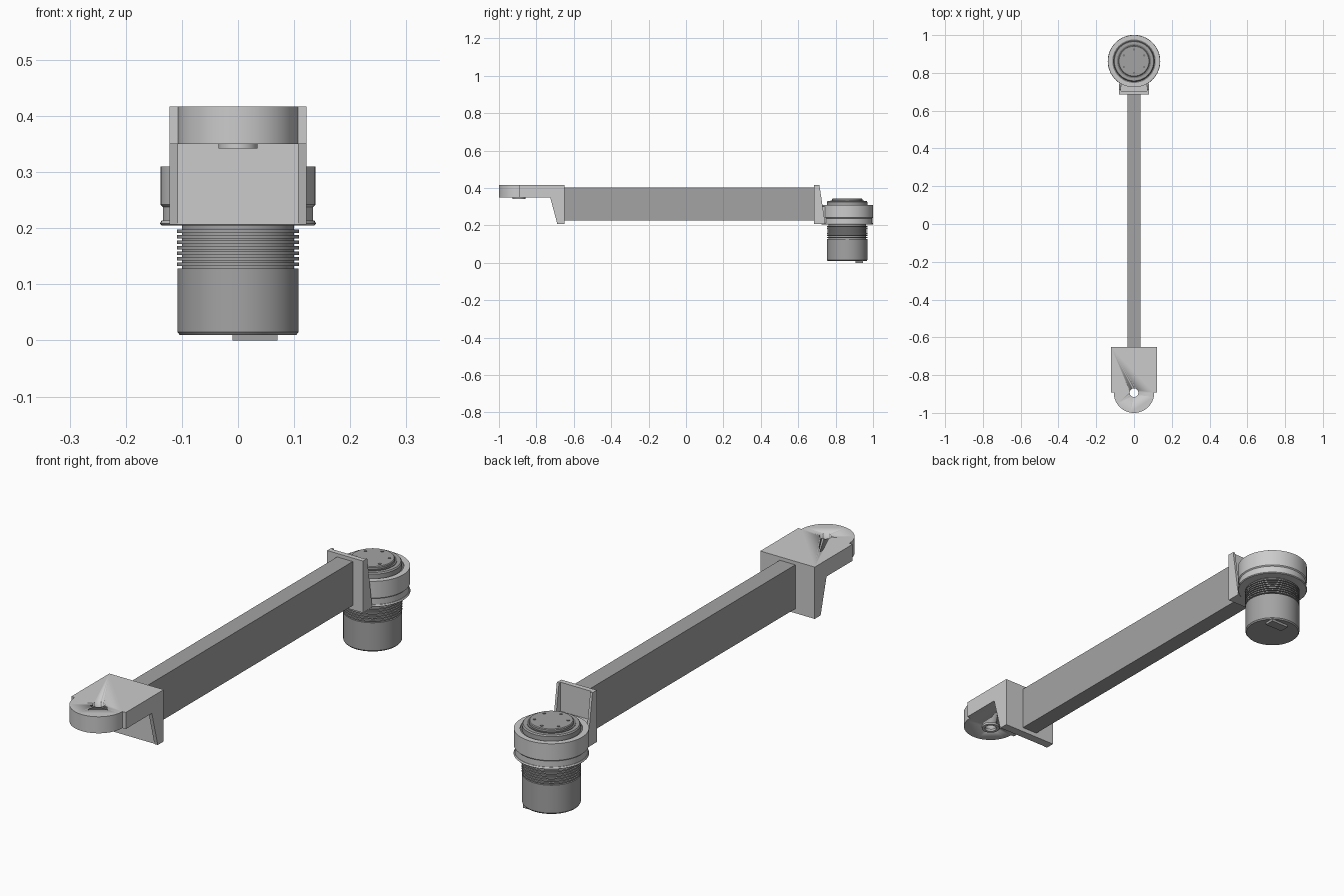
import bpy, bmesh, math
from mathutils import Matrix, Vector

if "Cube" in bpy.data.objects:
    bpy.data.objects.remove(bpy.data.objects["Cube"], do_unlink=True)


def material(name, value):
    m = bpy.data.materials.new(name)
    m.use_nodes = True
    colour = (value, value, value, 1)
    m.diffuse_color = colour
    m.node_tree.nodes["Principled BSDF"].inputs["Base Color"].default_value = colour
    return m


LIGHT = material("light grey", 0.6)
MID = material("medium grey", 0.37)
DARK = material("dark grey", 0.2)
MOTOR_Y = 0.862


def finish(name, bm, mat, smooth=False):
    bmesh.ops.recalc_face_normals(bm, faces=bm.faces)
    mesh = bpy.data.meshes.new(name)
    bm.to_mesh(mesh)
    bm.free()
    mesh.materials.append(mat)
    ob = bpy.data.objects.new(name, mesh)
    bpy.context.collection.objects.link(ob)
    if smooth:
        bpy.ops.object.select_all(action='DESELECT')
        ob.select_set(True)
        bpy.context.view_layer.objects.active = ob
        bpy.ops.object.shade_smooth_by_angle(angle=math.radians(30))
    return ob


def box(name, lo, hi, mat):
    lo, hi = Vector(lo), Vector(hi)
    bm = bmesh.new()
    bmesh.ops.create_cube(bm, size=1, matrix=Matrix.Translation((lo + hi) / 2)
                          @ Matrix.Diagonal((*(hi - lo), 1)))
    return finish(name, bm, mat)


def extrude(name, points, vector, mat, smooth=False):
    """Prism from a closed outline of 3D points."""
    bm = bmesh.new()
    face = bm.faces.new([bm.verts.new(p) for p in points])
    geom = bmesh.ops.extrude_face_region(bm, geom=[face])["geom"]
    verts = [g for g in geom if isinstance(g, bmesh.types.BMVert)]
    bmesh.ops.translate(bm, verts=verts, vec=vector)
    return finish(name, bm, mat, smooth)


def lathe(name, profile, mat, centre=(0, MOTOR_Y), steps=64, closed=False):
    """Turn (radius, z) points round a vertical axis."""
    bm = bmesh.new()
    rings = [[bm.verts.new((centre[0] + r * math.cos(2 * math.pi * i / steps),
                            centre[1] + r * math.sin(2 * math.pi * i / steps), z))
              for i in range(steps)] for r, z in profile]
    pairs = list(zip(rings, rings[1:]))
    if closed:
        pairs.append((rings[-1], rings[0]))
    else:
        bm.faces.new(rings[0])
        bm.faces.new(rings[-1])
    for a, b in pairs:
        for i in range(steps):
            j = (i + 1) % steps
            bm.faces.new((a[i], a[j], b[j], b[i]))
    return finish(name, bm, mat, True)


# Long rectangular arm
box("arm_beam", (-0.035, -0.65, 0.225), (0.035, 0.685, 0.403), MID)

# Front bracket: rounded slab with a pivot hole
TIP_Y, TIP_R = -0.893, 0.107
outline = [(0.122, -0.65, 0.35), (-0.122, -0.65, 0.35), (-0.122, TIP_Y, 0.35)]
outline += [(TIP_R * math.cos(a), TIP_Y + TIP_R * math.sin(a), 0.35)
            for a in [math.pi * (1 + i / 32) for i in range(33)]]
outline.append((0.122, TIP_Y, 0.35))
slab = extrude("front_bracket_slab", outline, (0, 0, 0.067), LIGHT, True)
cutter = lathe("pivot_hole_cutter", [(0.023, 0.3), (0.023, 0.5)], LIGHT,
               (0, TIP_Y), 32)
cutter.hide_render = True
cutter.hide_viewport = True
cut = slab.modifiers.new("pivot_hole", 'BOOLEAN')
cut.object = cutter
cut.solver = 'EXACT'
lathe("pivot_boss", [(0.023, 0.342), (0.035, 0.342), (0.035, 0.351), (0.023, 0.351)],
      LIGHT, (0, TIP_Y), 32, True)

# Front bracket: end plate with a gusset on each side
box("front_bracket_plate", (-0.122, -0.686, 0.207), (0.122, -0.65, 0.35), LIGHT)
for side, x in (("left", 0.107), ("right", -0.122)):
    extrude("front_gusset_" + side,
            [(x, -0.68, 0.207), (x, -0.688, 0.207), (x, -0.726, 0.35), (x, -0.68, 0.35)],
            (0.015, 0, 0), LIGHT)

# Rear bracket: plate with gussets that widen towards the motor
box("rear_bracket_plate", (-0.08, 0.685, 0.207), (0.08, 0.705, 0.417), LIGHT)
for side, x in (("left", 0.07), ("right", -0.08)):
    extrude("rear_gusset_" + side,
            [(x, 0.7, 0.207), (x, 0.745, 0.207), (x, 0.713, 0.417), (x, 0.7, 0.417)],
            (0.01, 0, 0), LIGHT)
box("rear_bracket_neck", (-0.07, 0.7, 0.207), (0.07, 0.76, 0.3), LIGHT)

# Motor clamp collar with a lower flange
lathe("motor_collar", [(0.1, 0.213), (0.134, 0.213), (0.134, 0.238), (0.138, 0.242),
                       (0.138, 0.31), (0.115, 0.31), (0.115, 0.3), (0.1, 0.3)],
      LIGHT, closed=True)
lathe("collar_flange", [(0.1, 0.205), (0.136, 0.205), (0.139, 0.208),
                        (0.136, 0.214), (0.1, 0.214)], LIGHT)

# Motor barrel
lathe("motor_barrel", [(0.104, 0.01), (0.108, 0.015), (0.108, 0.128), (0.1, 0.128),
                       (0.1, 0.206)], MID)

# Cooling fins
for i in range(7):
    z = 0.133 + 0.0098 * i
    lathe(f"cooling_fin_{i + 1}", [(0.098, z), (0.109, z), (0.109, z + 0.0055),
                                   (0.098, z + 0.0055)], MID, closed=True)

# Stepped top cap with groove and screws
lathe("cap_groove", [(0.116, 0.295), (0.116, 0.305)], DARK)
lathe("cap_ring", [(0.108, 0.3), (0.108, 0.325), (0.104, 0.33), (0.09, 0.33)], MID)
lathe("cap_shadow_ring", [(0.09, 0.325), (0.09, 0.332)], DARK)
lathe("cap_disc", [(0.082, 0.325), (0.082, 0.34), (0.079, 0.343)], MID)
for i in range(6):
    a = math.pi * (i / 3 + 1 / 6)
    lathe(f"cap_screw_{i + 1}", [(0.006, 0.342), (0.006, 0.345)], DARK,
          (0.062 * math.cos(a), MOTOR_Y + 0.062 * math.sin(a)), 12)

# Connector plate under the motor
box("connector_plate", (-0.01, 0.905, 0), (0.07, 0.945, 0.012), MID)
